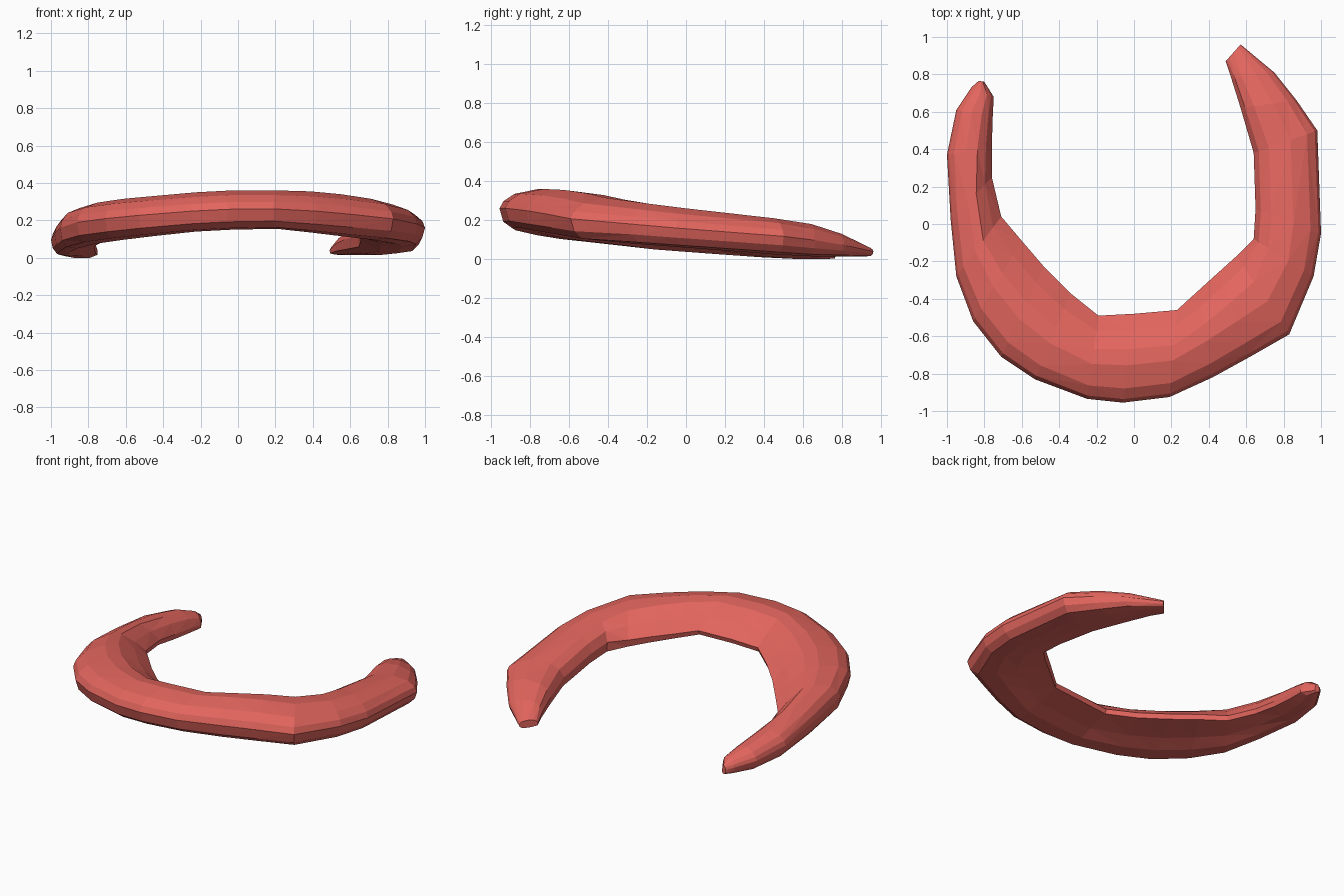
import bpy, bmesh

# Stations along the curved body: outer xy, inner xy, bottom z, top z
STATIONS = [
    (-0.83, 0.765, -0.80, 0.76, 0.005, 0.06),
    (-0.87, 0.73, -0.75, 0.68, 0.0, 0.10),
    (-0.95, 0.61, -0.755, 0.58, 0.0, 0.14),
    (-1.00, 0.37, -0.76, 0.42, 0.01, 0.18),
    (-0.98, 0.02, -0.76, 0.25, 0.03, 0.225),
    (-0.95, -0.28, -0.71, 0.04, 0.05, 0.265),
    (-0.86, -0.52, -0.60, -0.09, 0.075, 0.295),
    (-0.71, -0.71, -0.48, -0.23, 0.095, 0.315),
    (-0.53, -0.83, -0.34, -0.37, 0.115, 0.33),
    (-0.25, -0.935, -0.19, -0.49, 0.14, 0.35),
    (-0.06, -0.955, 0.00, -0.48, 0.15, 0.36),
    (0.19, -0.925, 0.23, -0.46, 0.155, 0.36),
    (0.42, -0.82, 0.34, -0.36, 0.135, 0.355),
    (0.62, -0.71, 0.45, -0.26, 0.115, 0.34),
    (0.83, -0.59, 0.55, -0.17, 0.095, 0.315),
    (0.96, -0.28, 0.64, -0.08, 0.075, 0.285),
    (1.00, -0.05, 0.65, 0.08, 0.06, 0.26),
    (0.98, 0.50, 0.64, 0.38, 0.025, 0.21),
    (0.87, 0.66, 0.57, 0.62, 0.015, 0.18),
    (0.75, 0.81, 0.52, 0.78, 0.015, 0.13),
    (0.57, 0.96, 0.49, 0.87, 0.015, 0.065),
]
# Sections as (across from outer to inner, height fraction):
# teardrop with a thin inner lip at the front, fuller towards the arms
FRONT = [(0.0, 0.52), (0.04, 0.70), (0.16, 0.88), (0.42, 1.0), (0.60, 0.95),
         (0.82, 0.65), (1.0, 0.32), (0.98, 0.18), (0.60, 0.10), (0.38, 0.0),
         (0.14, 0.04), (0.04, 0.20)]
LEFT = [(0.0, 0.50), (0.04, 0.68), (0.16, 0.86), (0.42, 1.0), (0.70, 0.95),
        (0.88, 0.75), (1.0, 0.36), (0.98, 0.15), (0.66, 0.0), (0.36, 0.0),
        (0.14, 0.06), (0.04, 0.25)]
RIGHT = [(0.0, 0.50), (0.04, 0.68), (0.16, 0.86), (0.42, 1.0), (0.76, 0.95),
         (0.92, 0.78), (1.0, 0.50), (0.98, 0.18), (0.66, 0.04), (0.36, 0.0),
         (0.14, 0.06), (0.04, 0.25)]


def ring(bm, station):
    ox, oy, ix, iy, zb, zt = station
    arm, start = (RIGHT, -0.85) if ox > 0 else (LEFT, -0.1)
    w = min(1, max(0, (oy - start) / 0.6))
    verts = []
    for f, a in zip(FRONT, arm):
        t, h = f[0] + (a[0] - f[0]) * w, f[1] + (a[1] - f[1]) * w
        verts.append(bm.verts.new((ox + (ix - ox) * t, oy + (iy - oy) * t,
                                   zb + (zt - zb) * h)))
    return verts


# Curved tapering body lofted through the sections, with blunt ends
bm = bmesh.new()
rings = [ring(bm, s) for s in STATIONS]
n = len(FRONT)
for a, b in zip(rings, rings[1:]):
    for i in range(n):
        j = (i + 1) % n
        bm.faces.new((a[i], a[j], b[j], b[i]))
bm.faces.new(rings[0])
bm.faces.new(rings[-1])

bmesh.ops.triangulate(bm, faces=bm.faces[:])
bmesh.ops.recalc_face_normals(bm, faces=bm.faces[:])
mesh = bpy.data.meshes.new("curved_body")
bm.to_mesh(mesh)
bm.free()

body = bpy.data.objects.new("curved_body", mesh)
bpy.context.collection.objects.link(body)
mat = bpy.data.materials.new("coral_red")
mat.diffuse_color = (0.76, 0.13, 0.11, 1)
mesh.materials.append(mat)
